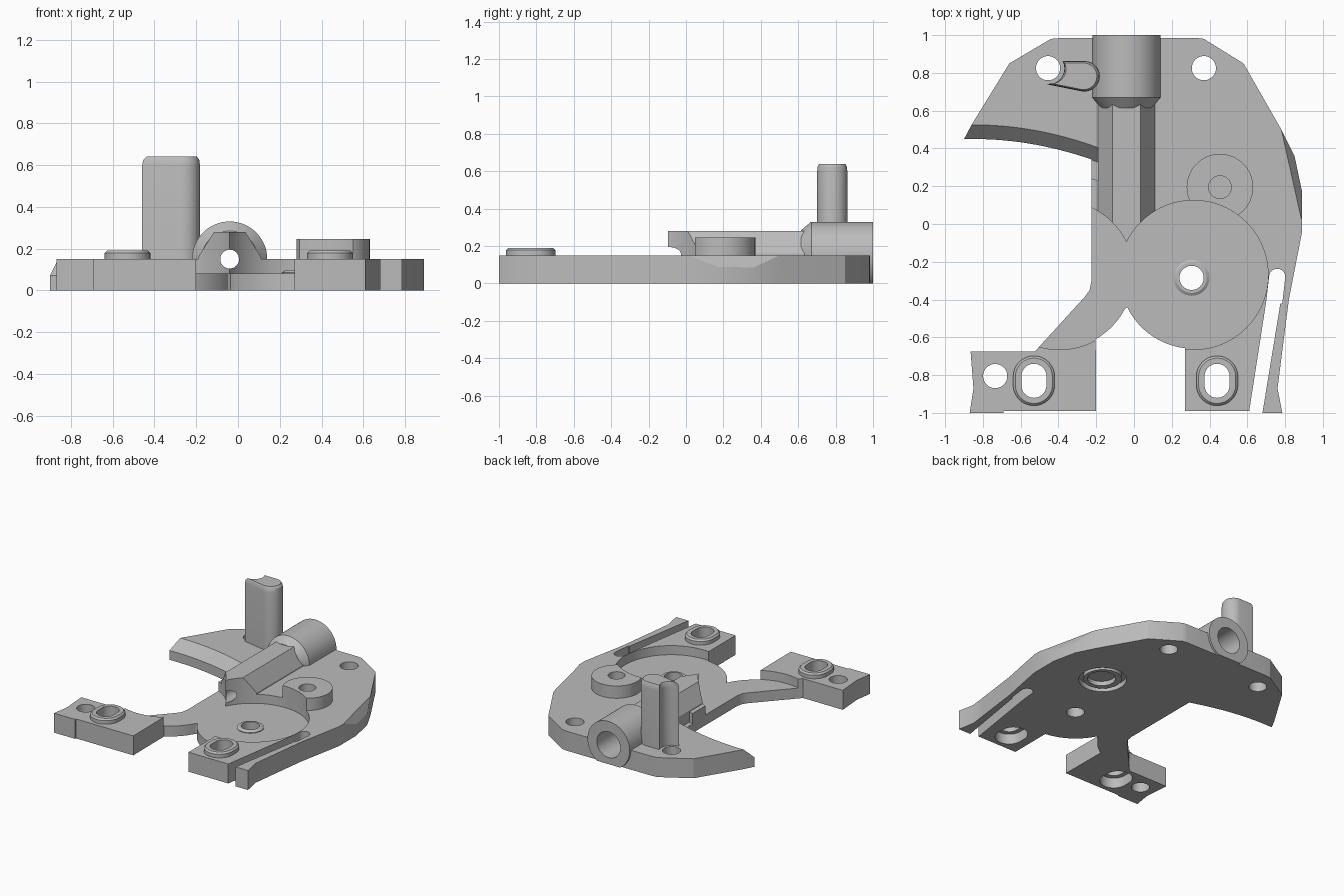
import bpy, bmesh
from math import sin, cos, radians, atan2
from mathutils import Matrix, Vector

cube = bpy.data.objects.get("Cube")
if cube:
    bpy.data.objects.remove(cube)

grey = bpy.data.materials.new("plain grey")
grey.use_nodes = True
GREY = (0.5, 0.5, 0.5, 1)
grey.diffuse_color = GREY
grey.node_tree.nodes["Principled BSDF"].inputs["Base Color"].default_value = GREY

AXIS_X, AXIS_Z = -0.04, 0.15
ALONG_Y = Matrix.Translation((AXIS_X, 0, AXIS_Z)) @ Matrix.Rotation(radians(-90), 4, 'X')


def arc(cx, cy, r, a0, a1, n=24):
    angles = [radians(a0 + (a1 - a0) * i / n) for i in range(n + 1)]
    return [(cx + r * cos(a), cy + r * sin(a)) for a in angles]


def circle(cx, cy, r, n=64):
    return arc(cx, cy, r, 0, 360, n)[:-1]


def oval(cx, cy, a, b):
    d = b - a
    return arc(cx, cy + d, a, 0, 180) + arc(cx, cy - d, a, 180, 360)


def loft(name, rings):
    """Closed solid through rings of 3D points."""
    bm = bmesh.new()
    loops = [[bm.verts.new(p) for p in ring] for ring in rings]
    n = len(loops[0])
    for a, b in zip(loops, loops[1:]):
        for i in range(n):
            j = (i + 1) % n
            bm.faces.new((a[i], a[j], b[j], b[i]))
    bm.faces.new(loops[0][::-1])
    bm.faces.new(loops[-1])
    bmesh.ops.recalc_face_normals(bm, faces=bm.faces)
    mesh = bpy.data.meshes.new(name)
    bm.to_mesh(mesh)
    bm.free()
    mesh.materials.append(grey)
    ob = bpy.data.objects.new(name, mesh)
    bpy.context.scene.collection.objects.link(ob)
    return ob


def prism(name, pts, z0, z1):
    return loft(name, [[(x, y, z) for x, y in pts] for z in (z0, z1)])


def turned(name, profile):
    """Solid of revolution on the barrel axis from (y, radius) pairs."""
    return loft(name, [[ALONG_Y @ Vector((x, y, h)) for x, y in circle(0, 0, r)]
                       for h, r in profile])


def cutter(pts, z0, z1):
    return hide(prism("cutter", pts, z0, z1))


def hide(ob):
    ob.hide_render = True
    cutters.append(ob)
    return ob


def cut(ob, *tools):
    for tool in tools:
        mod = ob.modifiers.new("cut", 'BOOLEAN')
        mod.operation, mod.solver, mod.object = 'DIFFERENCE', 'EXACT', tool
    graph = bpy.context.evaluated_depsgraph_get()
    mesh = bpy.data.meshes.new_from_object(ob.evaluated_get(graph))
    ob.modifiers.clear()
    ob.data = mesh
    parts.append(ob)


cutters, parts = [], []
RIGHT_FOOT, LEFT_FOOT = (-0.53, -0.83), (0.44, -0.83)
GEAR, POCKET_R = (0.315, -0.27), 0.395
BOSS = (0.455, 0.195)

# Shared cutters: two round pockets, the long axial bore and its counterbore
pockets = [cutter(circle(x, GEAR[1], POCKET_R, 96), 0.08, 0.5)
           for x in (GEAR[0], 2 * AXIS_X - GEAR[0])]
bore = hide(turned("bore_cutter", [(-0.3, 0.045), (1.2, 0.045)]))
counterbore = hide(turned("counterbore_cutter", [(0.72, 0.1), (1.2, 0.1)]))
below = cutter([(-2, -2), (2, -2), (2, 2), (-2, 2)], -1, 0)


# Base plate outline, with the curved wing edge and the two pocket arcs
def wing_y(x):
    return 0.45 - (x + 0.85) ** 2 / 3.6


wing_x = [-0.225 - 0.675 * i / 16 for i in range(17)]
r = POCKET_R - 0.005
cusp = 206
outline = [(x, wing_y(x)) for x in wing_x]
outline += [(-.86, .525), (-.66, .85), (-.44, .98), (-.38, .985), (.33, .985), (.37, .98),
            (.58, .85), (.78, .5), (.85, .36), (.89, .17), (.89, -.04), (.82, -.4),
            (.775, -.75), (.76, -.87), (.785, -1), (.68, -1), (.775, -.42), (.785, -.42)]
outline += arc(.758, -.28, .043, 0, 180, 12)
outline += [(.7, -.41), (.61, -.99), (.27, -.99)]
outline += arc(GEAR[0], GEAR[1], r, 263.5, cusp)
outline += arc(2 * AXIS_X - GEAR[0], GEAR[1], r, 180 - cusp, -60.5)[1:]
outline += [(-.2, -.99), (-.69, -.99), (-.69, -1), (-.87, -1), (-.85, -.87), (-.865, -.675),
            (-.525, -.675), (-.26, -.385), (-.235, -.35), (-.225, -.3)]
plate = prism("base_plate", outline, 0, 0.15)

# Sloped front edge of the wing
wing_chamfer = hide(loft("wing_cutter", [
    [(x, wing_y(x) + dy, z) for dy, z in
     ((-.002, .07), (.075, .15), (.075, .2), (-.1, .2), (-.1, .07))]
    for x in [-0.19] + wing_x + [-1]]))

# Sloped shoulder on the outer side
p, q = Vector((.78, .5, 0)), Vector((.885, .03, 0))
along = (q - p).normalized()
out = Vector((-along.y, along.x, 0))
section = ((0, .15), (.07, .03), (.3, .03), (.3, .25), (0, .25))
shoulder = hide(loft("shoulder_cutter", [
    [e + out * d + Vector((0, 0, z)) for d, z in section] for e in (p, q)]))

holes = [cutter(circle(x, y, 0.064), -1, 1)
         for x, y in ((-.455, .825), (.37, .825), (-.735, -.805), (.305, -.285))]
slots = [cutter(oval(x, y, .066, .09), -1, 1) for x, y in (RIGHT_FOOT, LEFT_FOOT)]
slot_recesses = [cutter(oval(x, y, .1, .125), -1, .08) for x, y in (RIGHT_FOOT, LEFT_FOOT)]
boss_recess = cutter(circle(*BOSS, .17), -1, .04)
boss_hole = cutter(circle(*BOSS, .06), .12, 1)
cut(plate, *pockets, wing_chamfer, shoulder, bore, counterbore, *holes, *slots,
    *slot_recesses, boss_recess, boss_hole)

# Ring left standing in the underside recess
ring = prism("underside_ring", circle(*BOSS, .135), 0.005, .045)
cut(ring, cutter(circle(BOSS[0] + .01, BOSS[1], .1), -1, .04))

# Round boss, trimmed by the pocket
boss = prism("round_boss", circle(*BOSS, .176), 0.14, 0.245)
cut(boss, pockets[0], boss_hole)

# Lip around the pivot hole
lip = loft("pivot_lip", [[(x, y, z) for x, y in circle(.305, -.285, rad)]
                         for z, rad in ((.07, .095), (.085, .095), (.095, .08))])
cut(lip, holes[3])

# Raised oval collars on the feet
for name, (x, y), slot in zip(("right", "left"), (RIGHT_FOOT, LEFT_FOOT), slots):
    collar = loft(name + "_foot_collar", [
        [(u, v, z) for u, v in oval(x, y, .11 - t, .132 - t)]
        for z, t in ((.14, 0), (.178, 0), (.19, .012))])
    cut(collar, slot)

# Faceted bar over the bore, pointed where the pockets trim it
bar_section = ((-.15, .14), (-.15, .16), (-.075, .28), (.075, .28), (.15, .16), (.15, .14))
bar = loft("faceted_bar", [[(AXIS_X + dx, y, z) for dx, z in bar_section]
                           for y in (-0.13, 0.68)])
cut(bar, *pockets, bore)

# Barrel with a tapered nose
barrel = turned("barrel", [(0.615, 0.135), (0.67, 0.18), (1.0, 0.18)])
cut(barrel, bore, counterbore, below)

# Tall post, hollowed beside the bolt hole
post_outline = arc(-.262, .782, .081, 85, -100) + arc(-.455, .825, .086, -93, 25)
post_outline.append((-.38, .863))
mid = Vector((-.3, .782))
rings = []
for z, s in ((.14, 1), (.595, 1), (.625, .96), (.64, .87)):
    rings.append([(*(mid + (Vector(v) - mid) * s), z) for v in post_outline])
cut(loft("tall_post", rings))

# Tidy up and shade
for ob in cutters:
    bpy.data.objects.remove(ob)
bpy.ops.object.select_all(action='DESELECT')
for ob in parts:
    ob.select_set(True)
bpy.context.view_layer.objects.active = plate
bpy.ops.object.shade_smooth_by_angle(angle=radians(25))
